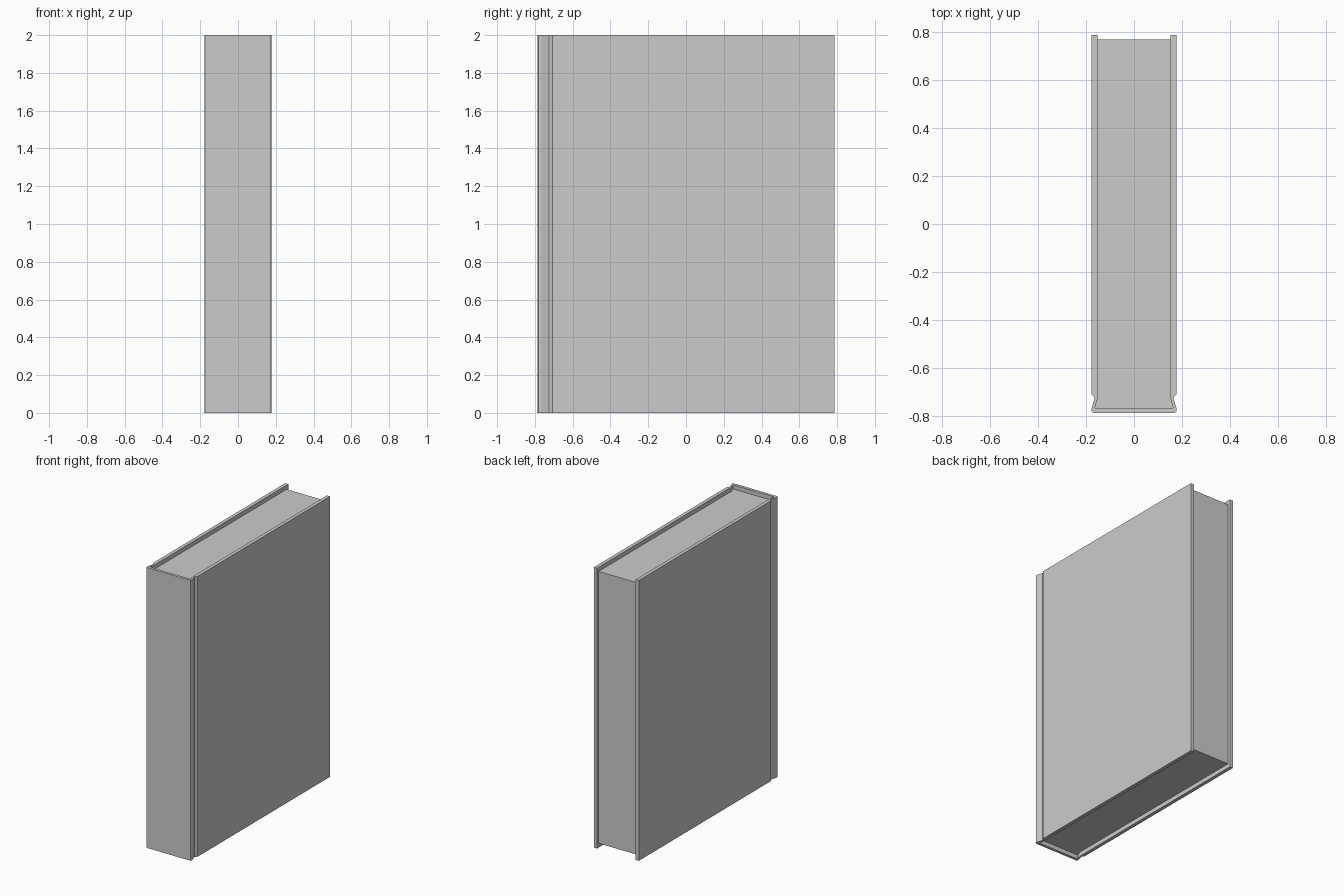
import bpy
import bmesh

cube = bpy.data.objects.get("Cube")
if cube:
    bpy.data.objects.remove(cube, do_unlink=True)

grey = bpy.data.materials.new("plain_grey")
grey.use_nodes = True
COLOUR = (0.6, 0.6, 0.6, 1)
grey.diffuse_color = COLOUR
grey.node_tree.nodes["Principled BSDF"].inputs["Base Color"].default_value = COLOUR


def extrude_outline(name, outline, bottom, top):
    """Raise a closed plan outline into a solid."""
    bm = bmesh.new()
    face = bm.faces.new([bm.verts.new((x, y, bottom)) for x, y in outline])
    solid = bmesh.ops.extrude_face_region(bm, geom=[face])
    rim = [v for v in solid["geom"] if isinstance(v, bmesh.types.BMVert)]
    bmesh.ops.translate(bm, verts=rim, vec=(0, 0, top - bottom))
    bmesh.ops.recalc_face_normals(bm, faces=bm.faces)
    mesh = bpy.data.meshes.new(name)
    bm.to_mesh(mesh)
    bm.free()
    mesh.materials.append(grey)
    obj = bpy.data.objects.new(name, mesh)
    bpy.context.scene.collection.objects.link(obj)
    return obj


def mirrored(half):
    return [(-x, y) for x, y in reversed(half)]


# Cover: boards, hinge grooves and spine in one folded sheet
outer = [(0.168, -0.785), (0.174, -0.782), (0.177, -0.775), (0.176, -0.765),
         (0.164, -0.725), (0.167, -0.718), (0.177, -0.707), (0.177, 0.785)]
inner = [(0.152, 0.785), (0.152, -0.715), (0.151, -0.724), (0.163, -0.765)]
half = outer + inner
extrude_outline("cover", half + mirrored(half), 0, 2)

# Page block, set in from the cover edges and filling the spine
pages = [(0.163, -0.765), (0.151, -0.724), (0.152, -0.715), (0.152, 0.767)]
extrude_outline("page_block", pages + mirrored(pages), 0.03, 1.97)
